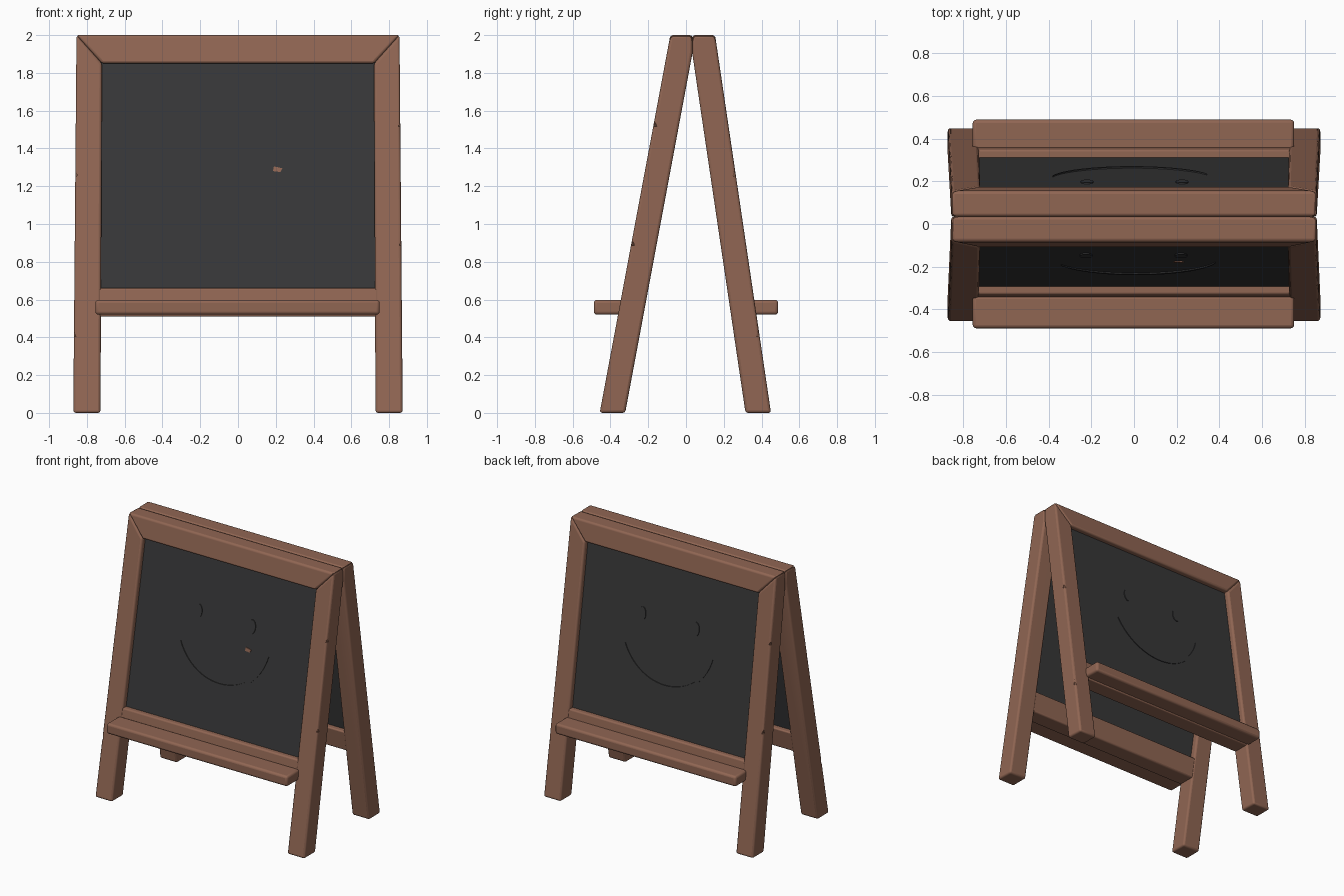
import bpy, bmesh, math
from mathutils import Vector

if "Cube" in bpy.data.objects:
    bpy.data.objects.remove(bpy.data.objects["Cube"])


def material(name, rgb):
    m = bpy.data.materials.new(name)
    m.diffuse_color = (*rgb, 1)
    m.use_nodes = True
    m.node_tree.nodes["Principled BSDF"].inputs["Base Color"].default_value = m.diffuse_color
    return m


WOOD = material("brown wood", (0.28, 0.132, 0.086))
SLATE = material("dark slate", (0.038, 0.038, 0.039))
SPLIT_Y = 0.034      # plane where the two leaning frames meet
THICK = 0.135        # frame depth


def finish(obj, mat, bevel):
    obj.data.materials.append(mat)
    if bevel:
        mod = obj.modifiers.new("Soft edges", 'BEVEL')
        mod.width = bevel
        mod.segments = 3
        mod.limit_method = 'ANGLE'
        mod.angle_limit = math.radians(30)
    bpy.ops.object.select_all(action='DESELECT')
    obj.select_set(True)
    bpy.context.view_layer.objects.active = obj
    bpy.ops.object.shade_smooth_by_angle(angle=math.radians(40))
    return obj


def prism(name, outline, d0, d1, place, mat, bevel=0.0, clip=0):
    """Extrude an x/z outline between two depths; place() maps it into the world."""
    bm = bmesh.new()
    rings = [[bm.verts.new(place(x, d, z)) for x, z in outline] for d in (d0, d1)]
    bm.faces.new(rings[0])
    bm.faces.new(rings[1][::-1])
    n = len(outline)
    for i in range(n):
        j = (i + 1) % n
        bm.faces.new((rings[0][i], rings[1][i], rings[1][j], rings[0][j]))
    if clip:  # trim the frame where it meets the opposite one
        bmesh.ops.bisect_plane(bm, geom=bm.verts[:] + bm.edges[:] + bm.faces[:],
                               plane_co=(0, SPLIT_Y, 0), plane_no=(0, clip, 0),
                               clear_outer=True)
        bmesh.ops.holes_fill(bm, edges=[e for e in bm.edges if e.is_boundary], sides=0)
    bmesh.ops.recalc_face_normals(bm, faces=bm.faces[:])
    me = bpy.data.meshes.new(name)
    bm.to_mesh(me)
    bm.free()
    obj = bpy.data.objects.new(name, me)
    bpy.context.collection.objects.link(obj)
    return finish(obj, mat, bevel)


def rect(x0, x1, z0, z1):
    return [(x0, z0), (x1, z0), (x1, z1), (x0, z1)]


def ellipse(cx, cz, rx, rz, n=16):
    return [(cx + rx * math.cos(2 * math.pi * i / n),
             cz + rz * math.sin(2 * math.pi * i / n)) for i in range(n)]


def crescent(cx, cz, r, a0, a1, width, n=28):
    outer, inner = [], []
    for i in range(n + 1):
        t = i / n
        a = math.radians(a0 + (a1 - a0) * t)
        w = 0.002 + width * math.sin(math.pi * t)
        outer.append((cx + r * math.cos(a), cz + r * math.sin(a)))
        inner.append((cx + (r - w) * math.cos(a), cz + (r - w) * math.sin(a)))
    return outer + inner[::-1]


def nick(leg, points):
    """Cut small worn notches into a leg's edges."""
    bm = bmesh.new()
    for p in points:
        ret = bmesh.ops.create_cone(bm, cap_ends=True, segments=5, radius1=0.016,
                                    radius2=0.006, depth=0.03)
        bmesh.ops.translate(bm, verts=ret["verts"], vec=p)
    me = bpy.data.meshes.new("notch_cutter")
    bm.to_mesh(me)
    bm.free()
    cutter = bpy.data.objects.new("notch_cutter", me)
    bpy.context.collection.objects.link(cutter)
    cutter.hide_render = True
    cutter.hide_viewport = True
    me.materials.append(WOOD)
    mod = leg.modifiers.new("Notches", 'BOOLEAN')
    mod.operation = 'DIFFERENCE'
    mod.object = cutter


def build_frame(side, s, foot, slope):
    # s = 1 faces the front, s = -1 is the same frame turned round
    def lean(x, d, z):
        return Vector((s * x, s * (-foot + slope * z + d), z))

    # legs and top rail, mitred together at the corners
    for label, m, nicks in (("left", -1, (1.27, 0.42)), ("right", 1, (1.53, 0.9))):
        leg = [(m * 0.728, 0), (m * 0.872, 0), (m * 0.855, 2.0), (m * 0.72, 1.85)]
        obj = prism(f"{side}_leg_{label}", leg, 0, THICK, lean, WOOD, 0.014, s)
        nick(obj, [lean(m * (0.874 - 0.008 * z), 0.003, z) for z in nicks])
    top = [(-0.72, 1.85), (0.72, 1.85), (0.855, 2.0), (-0.855, 2.0)]
    prism(f"{side}_top_rail", top, 0, THICK, lean, WOOD, 0.014, s)
    prism(f"{side}_bottom_rail", rect(-0.74, 0.74, 0.51, 0.66), 0.004, THICK - 0.004,
          lean, WOOD, 0.01)

    # writing board, recessed into the frame
    prism(f"{side}_board", rect(-0.74, 0.74, 0.64, 1.87), 0.04, 0.09, lean, SLATE)

    # shallow raised smiling face
    prism(f"{side}_smile", crescent(0.01, 1.36, 0.38, 202, 348, 0.022), 0.034, 0.041,
          lean, SLATE)
    for label, x in (("left", -0.225), ("right", 0.22)):
        prism(f"{side}_eye_{label}", ellipse(x, 1.455, 0.03, 0.05), 0.034, 0.041,
              lean, SLATE)
    if s == 1:  # small bare-wood chip on the front board
        prism("board_chip", [(0.185, 1.28), (0.225, 1.275), (0.235, 1.295), (0.19, 1.305)],
              0.035, 0.041, lean, WOOD)

    # chalk ledge
    prism(f"{side}_ledge", rect(-0.755, 0.75, 0.52, 0.598), -0.488, -0.335,
          lambda x, d, z: Vector((x, s * d, z)), WOOD, 0.016)


build_frame("front", 1, 0.457, 0.187)
build_frame("rear", -1, 0.45, 0.148)
